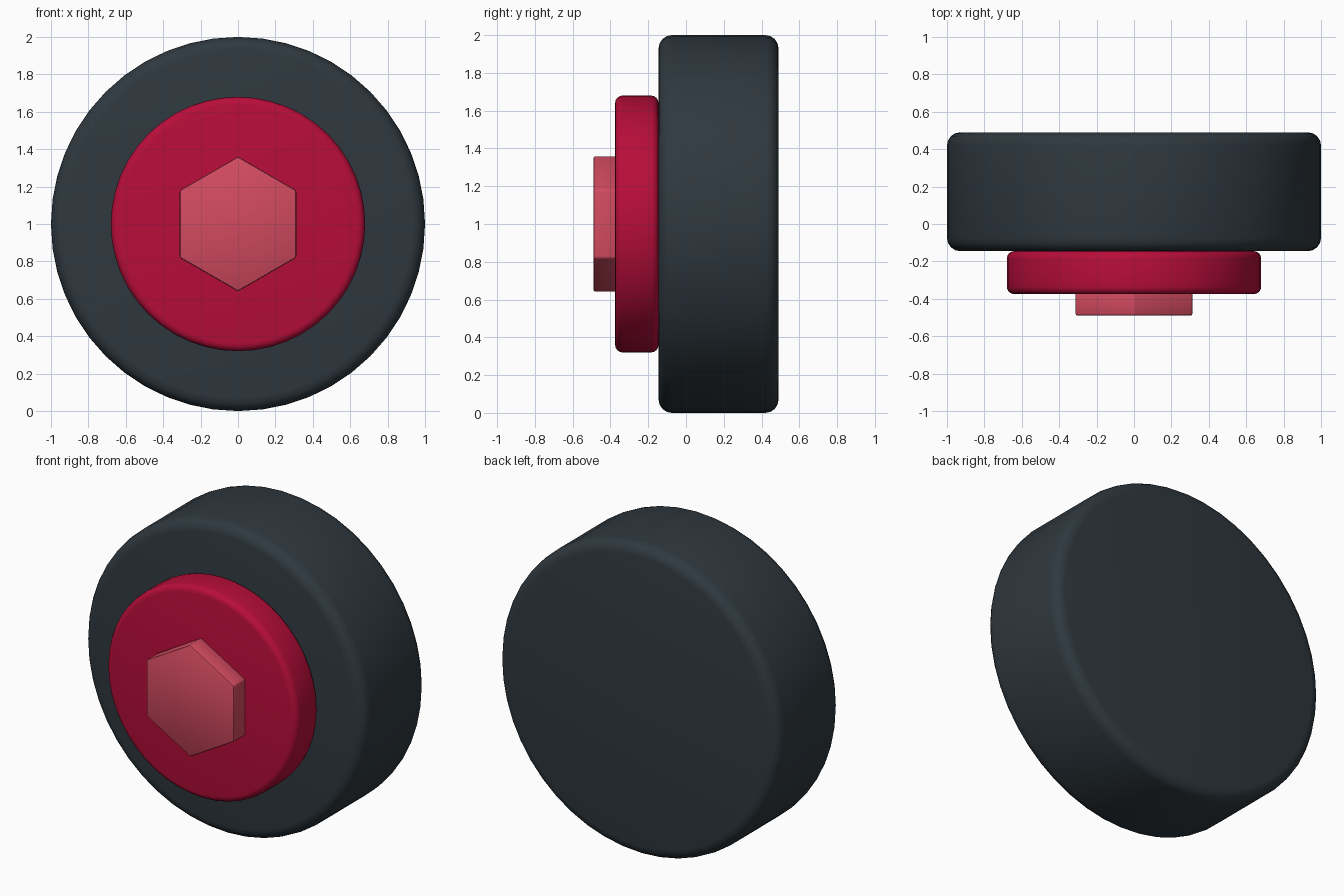
import bpy
import math

if "Cube" in bpy.data.objects:
    bpy.data.objects.remove(bpy.data.objects["Cube"])


def material(name, color):
    m = bpy.data.materials.new(name)
    m.diffuse_color = (*color, 1.0)
    m.use_nodes = True
    m.node_tree.nodes["Principled BSDF"].inputs["Base Color"].default_value = m.diffuse_color
    return m


def disc(name, radius, y_front, y_back, sides, bevel, segments, mat):
    """Bevelled cylinder or prism lying along the y axis."""
    bpy.ops.mesh.primitive_cylinder_add(
        vertices=sides, radius=radius, depth=y_back - y_front,
        location=(0, (y_front + y_back) / 2, 1.0),
        rotation=(math.pi / 2, 0, 0))
    ob = bpy.context.object
    ob.name = name
    ob.data.materials.append(mat)
    mod = ob.modifiers.new("rounded_edges", 'BEVEL')
    mod.width = bevel
    mod.segments = segments
    mod.limit_method = 'ANGLE'
    mod.angle_limit = math.radians(30)
    bpy.ops.object.modifier_apply(modifier=mod.name)
    bpy.ops.object.shade_smooth_by_angle(angle=math.radians(35))
    return ob


rubber = material("dark_rubber", (0.028, 0.040, 0.050))
red = material("red_hub", (0.48, 0.004, 0.042))
pink = material("pink_cap", (0.65, 0.070, 0.118))

# Tyre, hub disc and hexagonal centre cap
disc("tyre", 1.0, -0.145, 0.49, 48, 0.07, 4, rubber)
disc("hub", 0.68, -0.375, -0.145, 48, 0.04, 4, red)
disc("hex_cap", 0.36, -0.49, -0.36, 6, 0.01, 2, pink)
